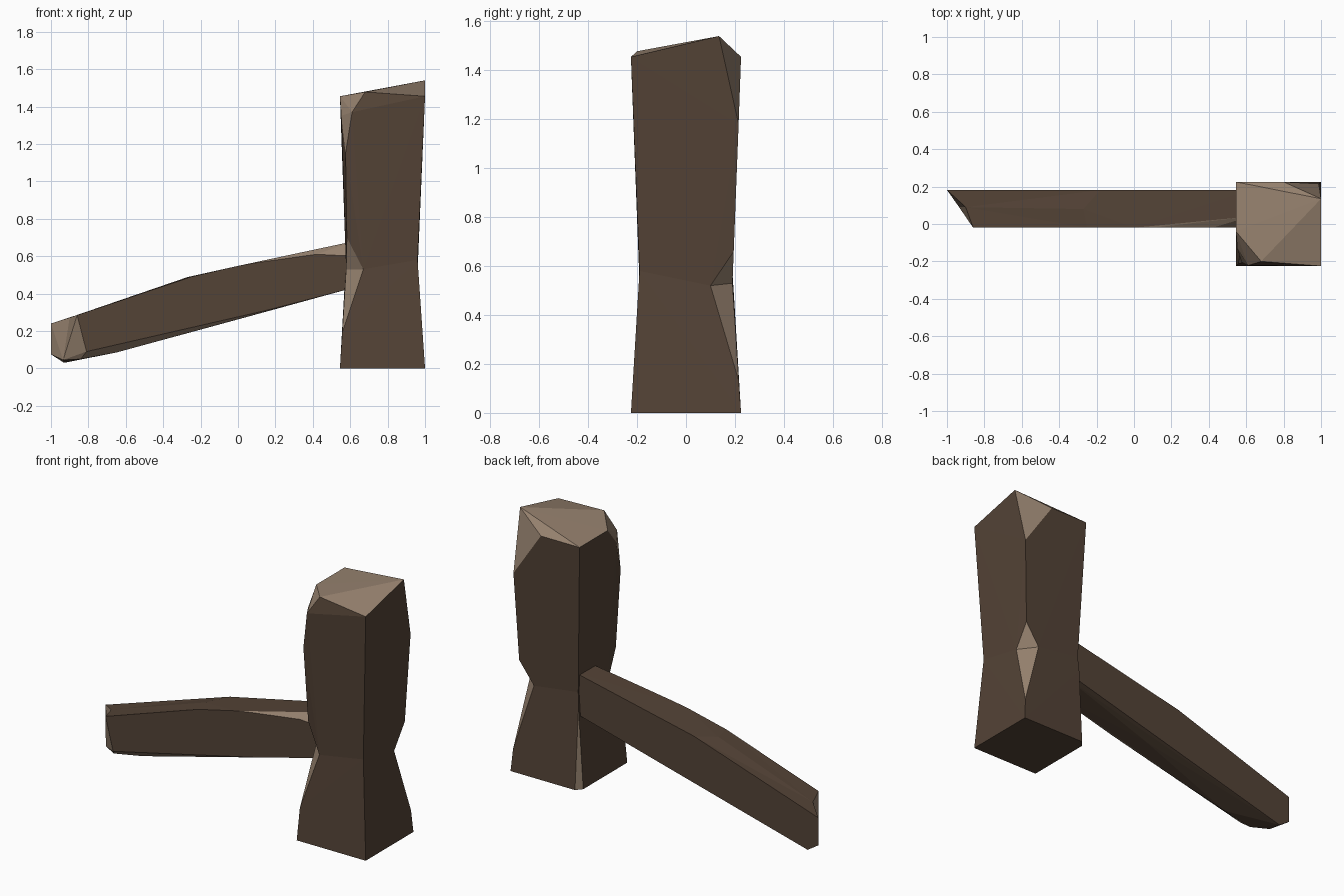
import bpy, bmesh
from mathutils import Vector

if "Cube" in bpy.data.objects:
    bpy.data.objects.remove(bpy.data.objects["Cube"])


def material(name, rgb):
    m = bpy.data.materials.new(name)
    m.diffuse_color = (*rgb, 1)
    m.use_nodes = True
    m.node_tree.nodes["Principled BSDF"].inputs["Base Color"].default_value = m.diffuse_color
    return m


DARK = material("dark_wood", (0.088, 0.056, 0.037))
LIGHT = material("pale_cut_wood", (0.31, 0.225, 0.16))


def hull(bm, points):
    """Add a convex block around the given corner points."""
    verts = [bm.verts.new(p) for p in points]
    res = bmesh.ops.convex_hull(bm, input=verts)
    loose = [v for v in verts if v.is_valid and not v.link_faces]
    bmesh.ops.delete(bm, geom=loose, context='VERTS')


def finish(bm, name, is_pale):
    bmesh.ops.recalc_face_normals(bm, faces=bm.faces)
    bm.normal_update()
    for f in bm.faces:
        f.material_index = int(is_pale(f.normal, f.calc_center_median()))
        f.smooth = False
    me = bpy.data.meshes.new(name)
    bm.to_mesh(me)
    bm.free()
    me.materials.append(DARK)
    me.materials.append(LIGHT)
    ob = bpy.data.objects.new(name, me)
    bpy.context.collection.objects.link(ob)


# Post: two tapered blocks meeting at a narrow, chipped waist
waist = [(.96, -.19, .58), (.96, .10, .52), (.87, .19, .53),
         (.578, .19, .57), (.578, -.09, .53), (.67, -.19, .53)]
upper = [(1, -.225, 1.455), (1, .135, 1.54), (.8, .225, 1.455),
         (.545, .225, 1.455), (.545, -.04, 1.455), (.68, -.2, 1.478),
         (.61, -.222, 1.37), (.552, -.13, 1.35), (.575, -.205, 1.15),
         (.988, .215, 1.18), (.964, .195, .66), (.582, -.17, .7)]
lower = [(1, -.225, 0), (1, .225, 0), (.575, .225, 0), (.545, .19, 0),
         (.545, -.225, 0), (.99, .216, .13), (.557, -.213, .19),
         (.572, .196, .48)]
bm = bmesh.new()
hull(bm, waist + upper)
hull(bm, waist + lower)
ring = [Vector(p) for p in waist]
inner = [f for f in bm.faces
         if all(min((v.co - p).length for p in ring) < 1e-4 for v in f.verts)]
bmesh.ops.delete(bm, geom=inner, context='FACES_ONLY')
bmesh.ops.remove_doubles(bm, verts=bm.verts, dist=1e-4)


def post_pale(n, c):
    if n.z < -.9:
        return False
    if c.x < .7 and c.y < 0 and .72 < c.z < 1.2:   # weathered front edge
        return False
    return max(abs(n.x), abs(n.y)) < .94


finish(bm, "post", post_pale)

# Brace: slanted beam with a hewn end and chipped long edges
F, B = -.02, .182
end_top, end_low = (-.96, .09, .272), (-.98, .09, .045)
brace = [(-1, B, .24), (-1, B, .075), (-.93, B, .03), end_top, end_low,
         (-.86, F, .285), (-.81, F, .09), (-.84, .03, .05),
         # top edge
         (-.25, F, .49), (-.27, .08, .488), (-.18, B, .507), (-.25, B, .44),
         (0, F, .548), (.1, F, .565), (.42, F, .61), (.62, F, .6),
         (.62, .04, .68), (.62, B, .68),
         # bottom edge
         (-.6, F, .15), (.15, F, .31), (-.65, .03, .085), (.62, F, .432),
         (0, B, .32), (0, .11, .262), (.62, B, .44), (.62, .15, .432)]
bm = bmesh.new()
hull(bm, brace)
for v in bm.verts:                                   # dent the sawn end
    if (v.co - Vector(end_top)).length < 1e-4:
        v.co.x = -.9
    elif (v.co - Vector(end_low)).length < 1e-4:
        v.co.x = -.935


def brace_pale(n, c):
    if c.x < -.86 and n.x < -.45:
        return True
    if abs(n.y) > .93 or c.x > .61:
        return False
    return abs(n.y) > .27


finish(bm, "brace", brace_pale)
